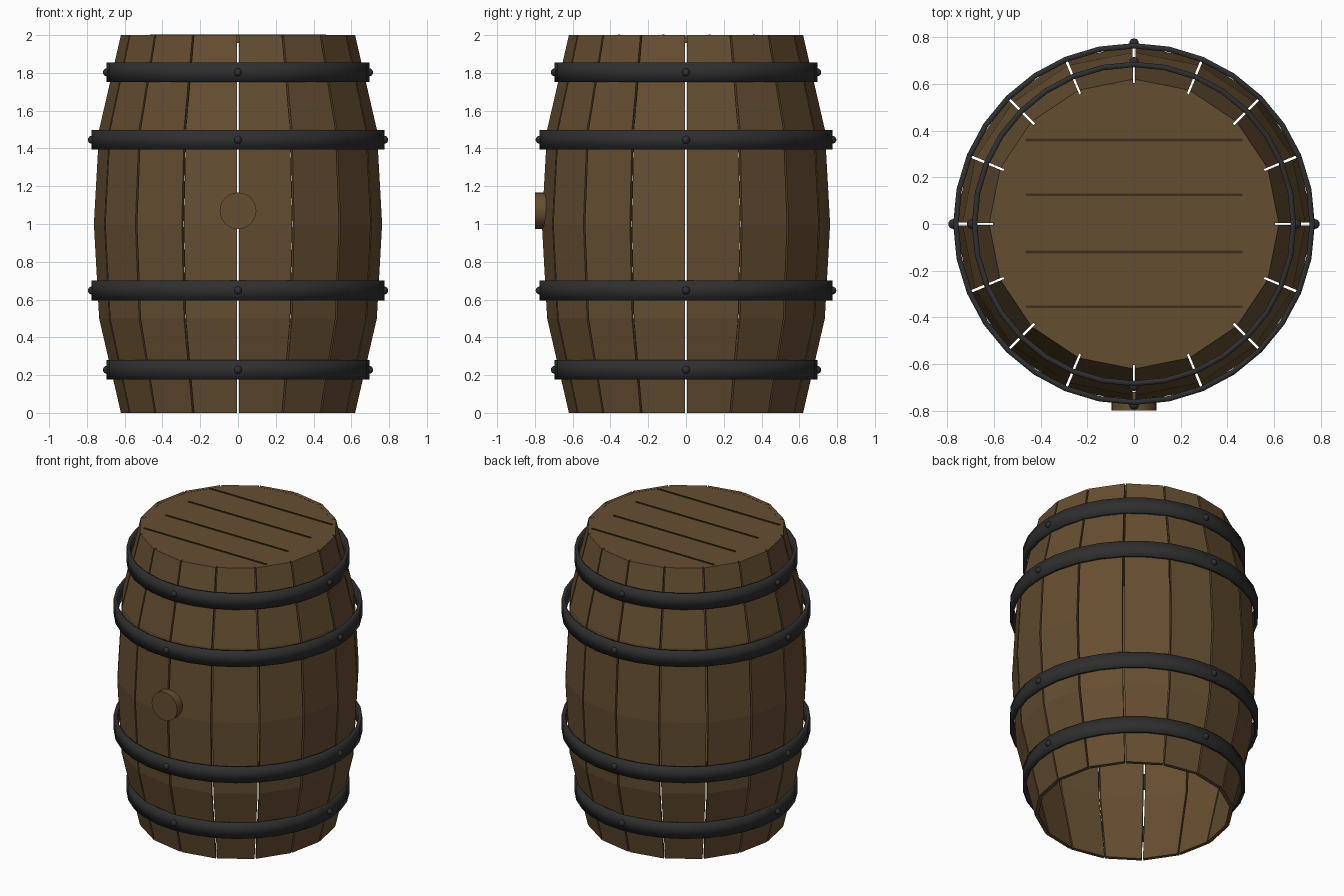
import bpy, bmesh, math
from mathutils import Matrix

if "Cube" in bpy.data.objects:
    bpy.data.objects.remove(bpy.data.objects["Cube"])


def material(name, rgb):
    m = bpy.data.materials.new(name)
    m.diffuse_color = (*rgb, 1)
    m.use_nodes = True
    m.node_tree.nodes["Principled BSDF"].inputs["Base Color"].default_value = m.diffuse_color
    return m


WOOD = material("oak brown", (0.13, 0.076, 0.031))
IRON = material("dark iron", (0.028, 0.028, 0.029))
GROOVE = material("dark groove brown", (0.05, 0.028, 0.012))


def finish(name, bm, mat, smooth=False):
    bmesh.ops.recalc_face_normals(bm, faces=bm.faces[:])
    me = bpy.data.meshes.new(name)
    bm.to_mesh(me)
    bm.free()
    me.materials.append(mat)
    for p in me.polygons:
        p.use_smooth = smooth
    ob = bpy.data.objects.new(name, me)
    bpy.context.collection.objects.link(ob)
    return ob


def polar(r, a, z):
    return (r * math.cos(a), r * math.sin(a), z)


# Staves: sixteen bulging planks with narrow see-through gaps
N = 16
PROFILE = [(0.62, 0.0), (0.735, 0.5), (0.763, 1.0), (0.735, 1.5), (0.62, 2.0)]
THICK = 0.025
HALF_GAP = 0.0075
for i in range(N):
    bm = bmesh.new()
    a0 = 2 * math.pi * i / N + HALF_GAP
    a1 = 2 * math.pi * (i + 1) / N - HALF_GAP
    rings = [[bm.verts.new(polar(rr, a, z)) for rr, a in
              ((r, a0), (r, a1), (r - THICK, a1), (r - THICK, a0))]
             for r, z in PROFILE]
    for lo, hi in zip(rings, rings[1:]):
        for k in range(4):
            j = (k + 1) % 4
            bm.faces.new((lo[k], lo[j], hi[j], hi[k]))
    bm.faces.new(rings[0])
    bm.faces.new(rings[-1])
    finish(f"stave_{i + 1}", bm, WOOD)

# Lid, flush with the stave tops
bm = bmesh.new()
bmesh.ops.create_cone(bm, cap_ends=True, segments=N, radius1=0.604, radius2=0.604,
                      depth=0.04, matrix=Matrix.Translation((0, 0, 1.979)))
finish("lid", bm, WOOD)

# Plank lines across the lid
for i, y in enumerate((-0.355, -0.12, 0.125, 0.36)):
    bm = bmesh.new()
    bmesh.ops.create_cube(bm, size=1, matrix=Matrix.Translation((0, y, 1.999))
                          @ Matrix.Diagonal((0.93, 0.012, 0.008, 1)))
    finish(f"lid_line_{i + 1}", bm, GROOVE)

# Iron hoops, each with four rivets
for i, (z, r) in enumerate(((0.228, 0.695), (0.648, 0.775), (1.446, 0.775), (1.803, 0.695))):
    bm = bmesh.new()
    S, H, W = 32, 0.052, 0.023
    rings = [[bm.verts.new(polar(rr, 2 * math.pi * k / S, z + dz)) for rr, dz in
              ((r, -H), (r, H), (r - W, H), (r - W, -H))] for k in range(S)]
    for k in range(S):
        a, b = rings[k], rings[(k + 1) % S]
        for j in range(4):
            n = (j + 1) % 4
            bm.faces.new((a[j], b[j], b[n], a[n]))
    finish(f"hoop_{i + 1}", bm, IRON, True)

    bm = bmesh.new()
    for k in range(4):
        bmesh.ops.create_uvsphere(bm, u_segments=10, v_segments=8, radius=0.021,
                                  matrix=Matrix.Translation(polar(r, k * math.pi / 2, z)))
    finish(f"hoop_rivets_{i + 1}", bm, IRON, True)

# Bung on the front
bm = bmesh.new()
bmesh.ops.create_cone(bm, cap_ends=True, segments=24, radius1=0.097, radius2=0.097, depth=0.08,
                      matrix=Matrix.Translation((0, -0.76, 1.07))
                      @ Matrix.Rotation(math.pi / 2, 4, 'X'))
bung = finish("bung", bm, WOOD)
for p in bung.data.polygons:
    p.use_smooth = len(p.vertices) == 4
for e in bung.data.edges:
    fl = [p for p in bung.data.polygons if e.key in p.edge_keys]
    e.use_edge_sharp = any(len(p.vertices) > 4 for p in fl)
